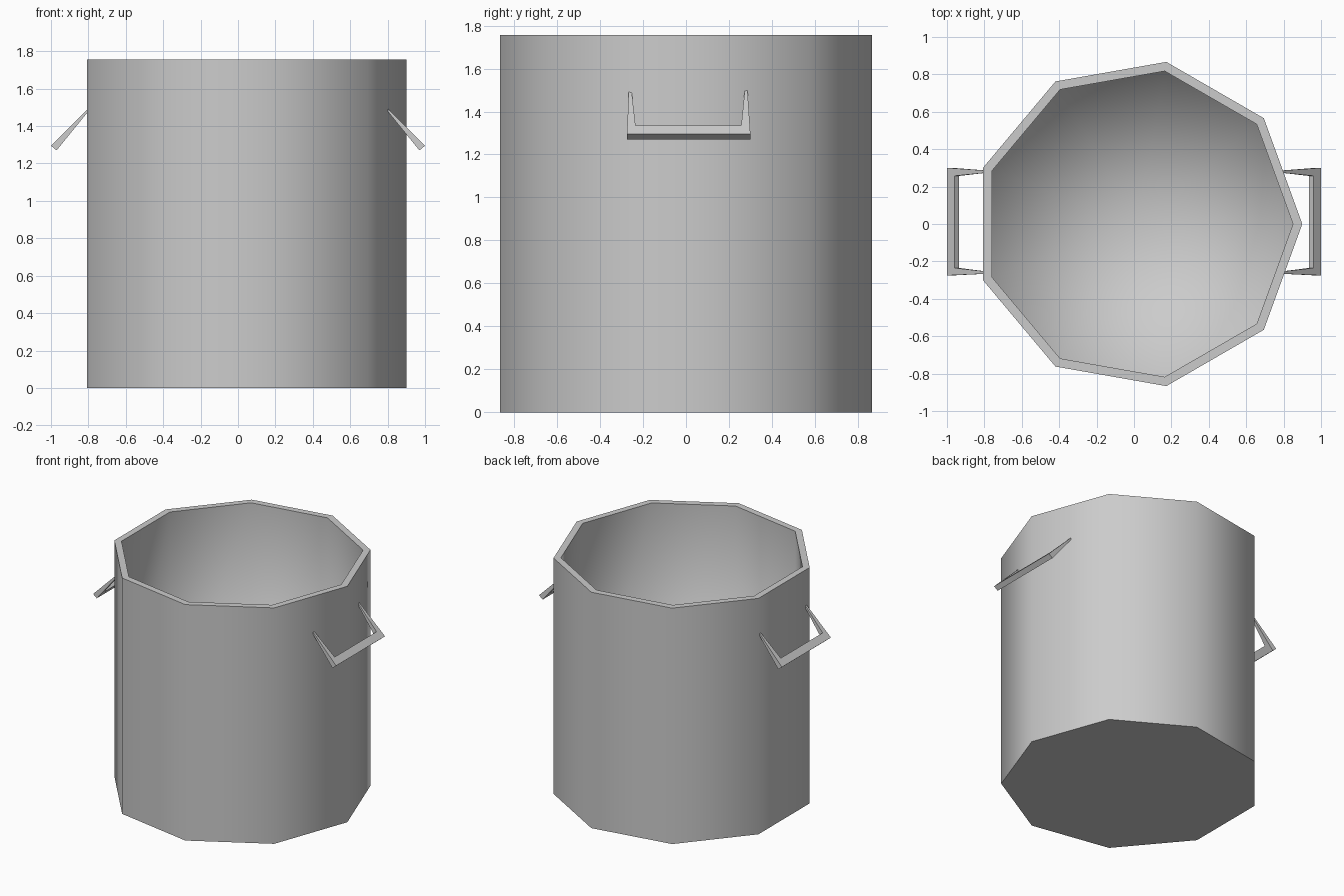
import bpy, bmesh
from math import cos, sin, tau
from mathutils import Vector

cube = bpy.data.objects.get("Cube")
if cube:
    bpy.data.objects.remove(cube, do_unlink=True)

# One plain metal colour for everything
steel = bpy.data.materials.new("grey_metal")
steel.use_nodes = True
GREY = (0.6, 0.6, 0.6, 1)
steel.diffuse_color = GREY
steel.node_tree.nodes["Principled BSDF"].inputs["Base Color"].default_value = GREY


def finish(name, bm):
    bmesh.ops.recalc_face_normals(bm, faces=bm.faces)
    mesh = bpy.data.meshes.new(name)
    bm.to_mesh(mesh)
    bm.free()
    mesh.materials.append(steel)
    obj = bpy.data.objects.new(name, mesh)
    bpy.context.collection.objects.link(obj)
    return obj


# Pot: nine-sided hollow body, smooth walls, sharp rim and base
SIDES, CENTRE_X, HEIGHT, FLOOR = 9, 0.02, 1.755, 0.05
OUTER, INNER = 0.88, 0.83
bm = bmesh.new()


def ring(radius, z):
    return [bm.verts.new((CENTRE_X + radius * cos(tau * i / SIDES),
                          radius * sin(tau * i / SIDES), z)) for i in range(SIDES)]


rings = [ring(OUTER, 0), ring(OUTER, HEIGHT), ring(INNER, HEIGHT), ring(INNER, FLOOR)]
hub = bm.verts.new((CENTRE_X, 0, FLOOR))
bm.faces.new(rings[0])
for i in range(SIDES):
    j = (i + 1) % SIDES
    for low, high in zip(rings, rings[1:]):
        bm.faces.new((low[i], low[j], high[j], high[i]))
    bm.faces.new((rings[3][i], rings[3][j], hub))
    for loop in rings[:3]:
        bm.edges.get((loop[i], loop[j])).smooth = False
for face in bm.faces:
    face.smooth = True
finish("pot_body", bm)


# Handles: sloping U-shaped grips whose arms taper towards the wall
TOP_OUT, TOP_IN = Vector((1.0, 0, 1.295)), Vector((0.79, 0, 1.505))
LOW_OUT, LOW_IN = Vector((0.97, 0, 1.27)), Vector((0.787, 0, 1.495))
# Outline as (distance along the slope, y)
OUTLINE = [(0, -0.275), (0, 0.3), (1, 0.286), (1, 0.274),
           (0.19, 0.257), (0.19, -0.235), (1, -0.254), (1, -0.266)]
QUADS = [(0, 1, 4, 5), (1, 2, 3, 4), (0, 5, 6, 7)]


def handle(name, side):
    bm = bmesh.new()

    def layer(start, end):
        verts = []
        for t, y in OUTLINE:
            p = start.lerp(end, t)
            verts.append(bm.verts.new((side * p.x, y, p.z)))
        return verts

    top, low = layer(TOP_OUT, TOP_IN), layer(LOW_OUT, LOW_IN)
    for quad in QUADS:
        bm.faces.new([top[i] for i in quad])
        bm.faces.new([low[i] for i in reversed(quad)])
    for i in range(len(OUTLINE)):
        j = (i + 1) % len(OUTLINE)
        bm.faces.new((top[i], low[i], low[j], top[j]))
    finish(name, bm)


handle("left_handle", 1)
handle("right_handle", -1)
